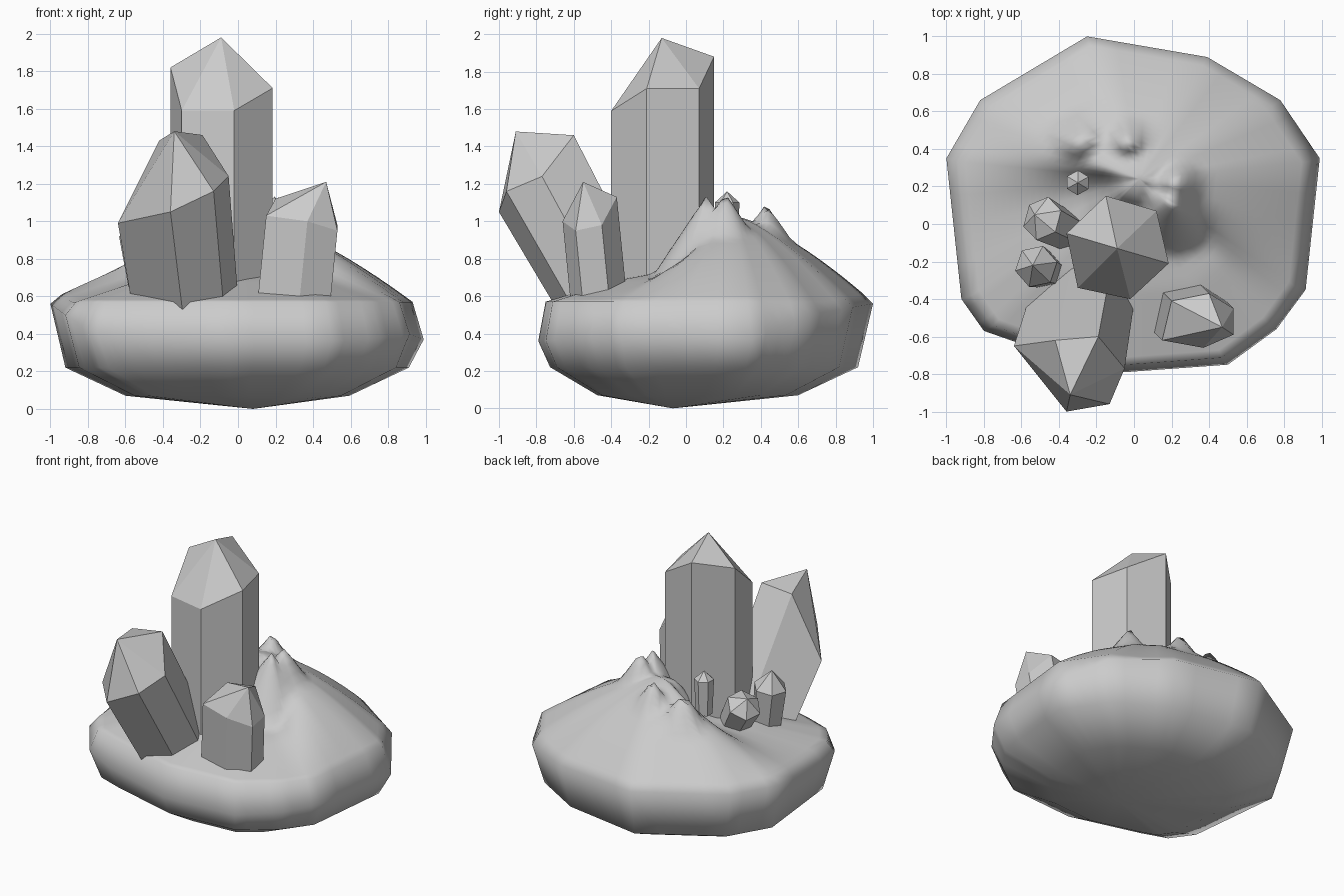
import bpy, bmesh, math
from mathutils import Vector

if "Cube" in bpy.data.objects:
    bpy.data.objects.remove(bpy.data.objects["Cube"])


def make_object(name, verts, faces, smooth=False):
    me = bpy.data.meshes.new(name)
    bm = bmesh.new()
    vs = [bm.verts.new(v) for v in verts]
    for f in faces:
        bm.faces.new([vs[i] for i in f])
    bmesh.ops.recalc_face_normals(bm, faces=bm.faces[:])
    for f in bm.faces:
        f.smooth = smooth
    bm.to_mesh(me)
    bm.free()
    ob = bpy.data.objects.new(name, me)
    bpy.context.collection.objects.link(ob)
    return ob


def lerp_table(table, t):
    for (a, va), (b, vb) in zip(table, table[1:]):
        if t <= b:
            return va + (vb - va) * (t - a) / (b - a)
    return table[-1][1]


# Crystal: shoulder ring, a tip, and sides running along the axis into the rock
def crystal(name, shoulder, tip, axis, z0, taper=1.0):
    sh = [Vector(p) for p in shoulder]
    ax = Vector(axis)
    n = len(sh)
    base = [p - ax * ((p.z - z0) / ax.z) for p in sh]
    mid = sum(base, Vector()) / n
    base = [mid + (p - mid) * taper for p in base]
    faces = [(i, (i + 1) % n, n + (i + 1) % n, n + i) for i in range(n)]
    faces += [(n + i, n + (i + 1) % n, 2 * n) for i in range(n)]
    faces.append(tuple(range(n)))
    return make_object(name, base + sh + [Vector(tip)], faces)


# Small regular six-sided crystal, given by its tip
def small_crystal(name, tip, axis, r, cap, z0, turn):
    ax = Vector(axis).normalized()
    rot = Vector((0, 0, 1)).rotation_difference(ax)
    c = Vector(tip) - ax * cap
    ring = [c + rot @ Vector((r * math.cos(turn + i * math.pi / 3),
                              r * math.sin(turn + i * math.pi / 3), 0)) for i in range(6)]
    return crystal(name, ring, tip, ax, z0, 0.85)


# Rock: widest outline with its heights, and a crest with small peaks
OUTLINE = [(-0.25, 1.0, .56), (.39, .89, .54), (.78, .66, .5), (.99, .35, .37),
           (.915, -.35, .4), (.76, -.56, .38), (.5, -.75, .36), (-.05, -.79, .36),
           (-.6, -.64, .38), (-.8, -.57, .42), (-.92, -.4, .5), (-1.0, .35, .56),
           (-.82, .66, .56)]
PEAKS = [(.22, .21, 1.15), (.19, .11, 1.14), (-.03, .43, 1.10), (-.28, .43, 1.07)]
STEEP = [(0, 1), (.1, .92), (.2, .55), (.32, .37), (.6, .26), (1, 0)]
CREST = Vector((.03, .24))
TOP = 1.03


def rock():
    sub, rings = 4, 24
    rim = []
    for a, b in zip(OUTLINE, OUTLINE[1:] + OUTLINE[:1]):
        rim += [Vector(a).lerp(Vector(b), k / sub) for k in range(sub)]
    n = len(rim)
    levels = []
    # underside and widest ring
    for s, z in ((.6, .07), (.92, .22)):
        levels.append([Vector((p.x * s, p.y * s, z)) for p in rim])
    levels.append(rim)
    # upper face, steep at the front and rounded behind
    for k in range(rings):
        t = 1 - k / rings
        ring = []
        for p in rim:
            e = Vector((p.x * .94, p.y * .95))
            ez = max(.57, p.z + .05)
            q = CREST.lerp(e, t)
            d = (e - CREST).normalized()
            w = min(1, max(0, (d.x * -.32 + d.y * -.95) / .5))
            w = w * w * (3 - 2 * w)
            f = w * lerp_table(STEEP, t) + (1 - w) * (1 - t ** 1.45)
            z = ez + (TOP - ez) * f
            for px, py, pz in PEAKS:
                z = max(z, pz - 1.5 * math.hypot(q.x - px, q.y - py))
            ring.append(Vector((q.x, q.y, z)))
        levels.append(ring)
    verts = [p for lv in levels for p in lv]
    faces = []
    for k in range(len(levels) - 1):
        for i in range(n):
            j = (i + 1) % n
            faces.append((k * n + i, k * n + j, (k + 1) * n + j, (k + 1) * n + i))
    lo, hi, last = len(verts), len(verts) + 1, (len(levels) - 1) * n
    verts += [Vector((.08, -.07, 0)), Vector((CREST.x, CREST.y, TOP))]
    for i in range(n):
        j = (i + 1) % n
        faces += [(lo, j, i), (hi, last + i, last + j)]
    make_object("rock", verts, faces, True)


rock()

# Large crystals
crystal("tall_crystal",
        [(-.15, .15, 1.88), (.12, .07, 1.71), (.185, -.21, 1.71), (-.02, -.4, 1.59),
         (-.3, -.34, 1.59), (-.36, -.05, 1.82)], (-.09, -.13, 1.98), (0, 0, 1), .5)
crystal("leaning_crystal",
        [(-.36, -1.0, 1.05), (-.13, -.96, 1.16), (-.05, -.77, 1.24), (-.19, -.6, 1.46),
         (-.42, -.62, 1.43), (-.64, -.65, .99)], (-.34, -.91, 1.48), (-.1, -.5, .92), .42, .9)
crystal("right_crystal",
        [(.15, -.62, 1.03), (.37, -.66, 1.0), (.53, -.59, .95), (.53, -.45, .98),
         (.4, -.37, 1.13), (.2, -.41, 1.12)], (.47, -.55, 1.21), (.1, -.1, 1), .48)

# Small crystals
small_crystal("small_crystal_side", (-.53, .05, .95), (-.5, .25, .8), .12, .08, .65, .3)
small_crystal("small_crystal_front", (-.54, -.22, 1.06), (-.14, .05, 1), .115, .13, .55, .2)
small_crystal("small_crystal_back", (-.3, .22, 1.16), (0, 0, 1), .066, .06, .85, .5)
